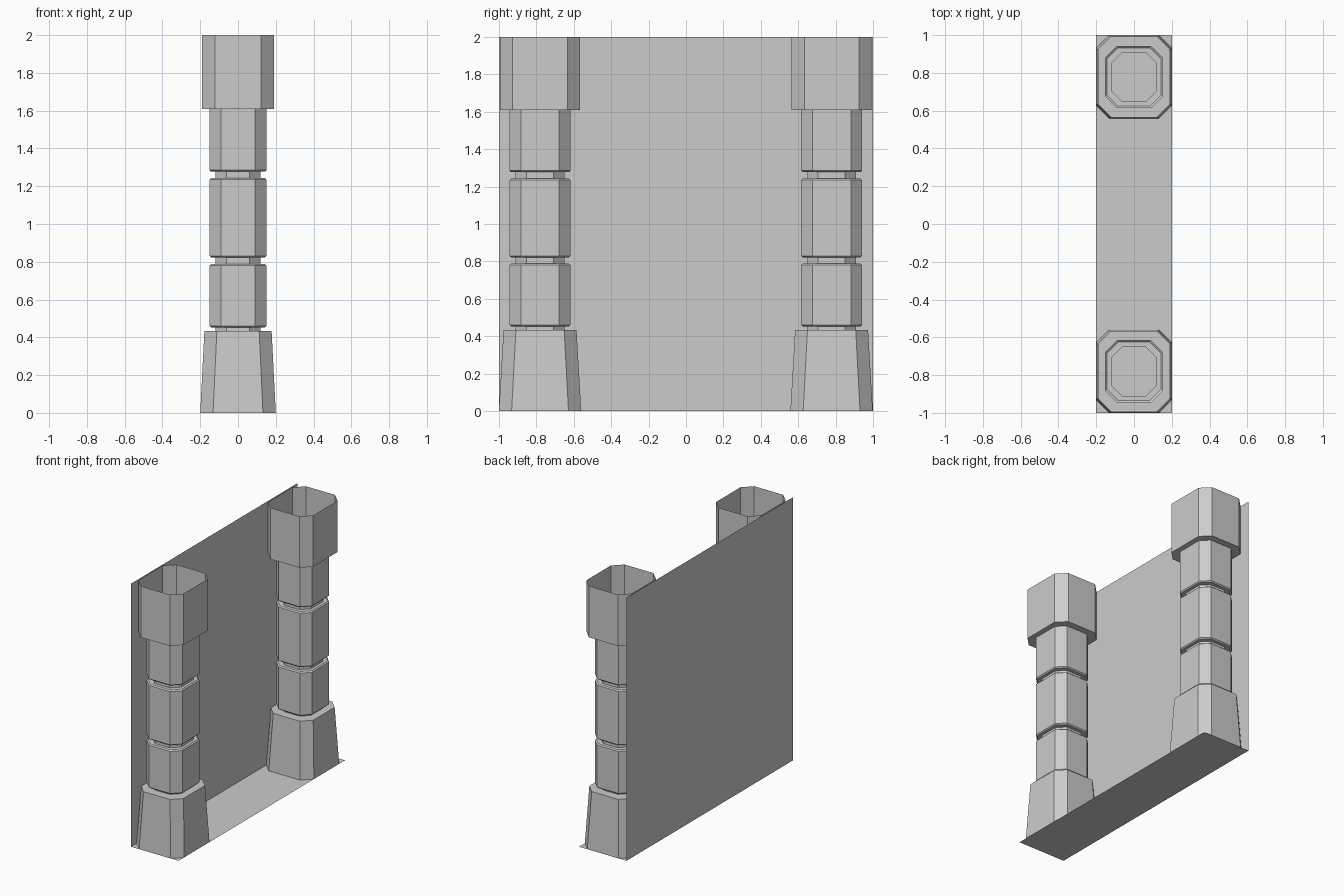
import bpy

if "Cube" in bpy.data.objects:
    bpy.data.objects.remove(bpy.data.objects["Cube"])


def make_mesh(name, verts, faces):
    mesh = bpy.data.meshes.new(name)
    mesh.from_pydata(verts, [], faces)
    mesh.update()
    obj = bpy.data.objects.new(name, mesh)
    bpy.context.collection.objects.link(obj)
    return obj


def octagon(hx, hy, c, z):
    """Rectangle with chamfered corners, counter-clockwise."""
    return [(hx, -hy + c, z), (hx, hy - c, z), (hx - c, hy, z), (-hx + c, hy, z),
            (-hx, hy - c, z), (-hx, -hy + c, z), (-hx + c, -hy, z), (hx - c, -hy, z)]


def pillar(name, y, rings):
    """Open-ended octagonal shell lofted through (half x, half y, chamfer, z)."""
    verts = [v for r in rings for v in octagon(*r)]
    faces = [(i * 8 + j, i * 8 + (j + 1) % 8, i * 8 + 8 + (j + 1) % 8, i * 8 + 8 + j)
             for i in range(len(rings) - 1) for j in range(8)]
    obj = make_mesh(name, verts, faces)
    obj.location.y = y
    return obj


# Tapered base
rings = [(0.2, 0.22, 0.068, 0), (0.178, 0.195, 0.066, 0.433)]

# Shaft blocks separated by narrow grooves, with small bevelled lips
grooves = [(0.433, 0.452), (0.788, 0.822), (1.243, 1.277)]
lip = 0.008
for i, (low, high) in enumerate(grooves):
    if i:
        rings += [(0.15, 0.1625, 0.06, low - lip), (0.142, 0.1545, 0.058, low)]
    rings += [(0.12, 0.13, 0.058, low), (0.12, 0.13, 0.058, high),
              (0.142, 0.1545, 0.058, high), (0.15, 0.1625, 0.06, high + lip)]

# Open capital
rings += [(0.15, 0.1625, 0.06, 1.61), (0.19, 0.214, 0.068, 1.61), (0.19, 0.214, 0.068, 2)]

for name, y in (("front_pillar", -0.78), ("back_pillar", 0.778)):
    pillar(name, y, rings)

# Single-sheet floor and wall
make_mesh("floor", [(-0.2, -1, 0), (0.2, -1, 0), (0.2, 1, 0), (-0.2, 1, 0)], [(0, 1, 2, 3)])
make_mesh("wall", [(-0.2, -1, 0), (-0.2, 1, 0), (-0.2, 1, 2), (-0.2, -1, 2)], [(0, 1, 2, 3)])
